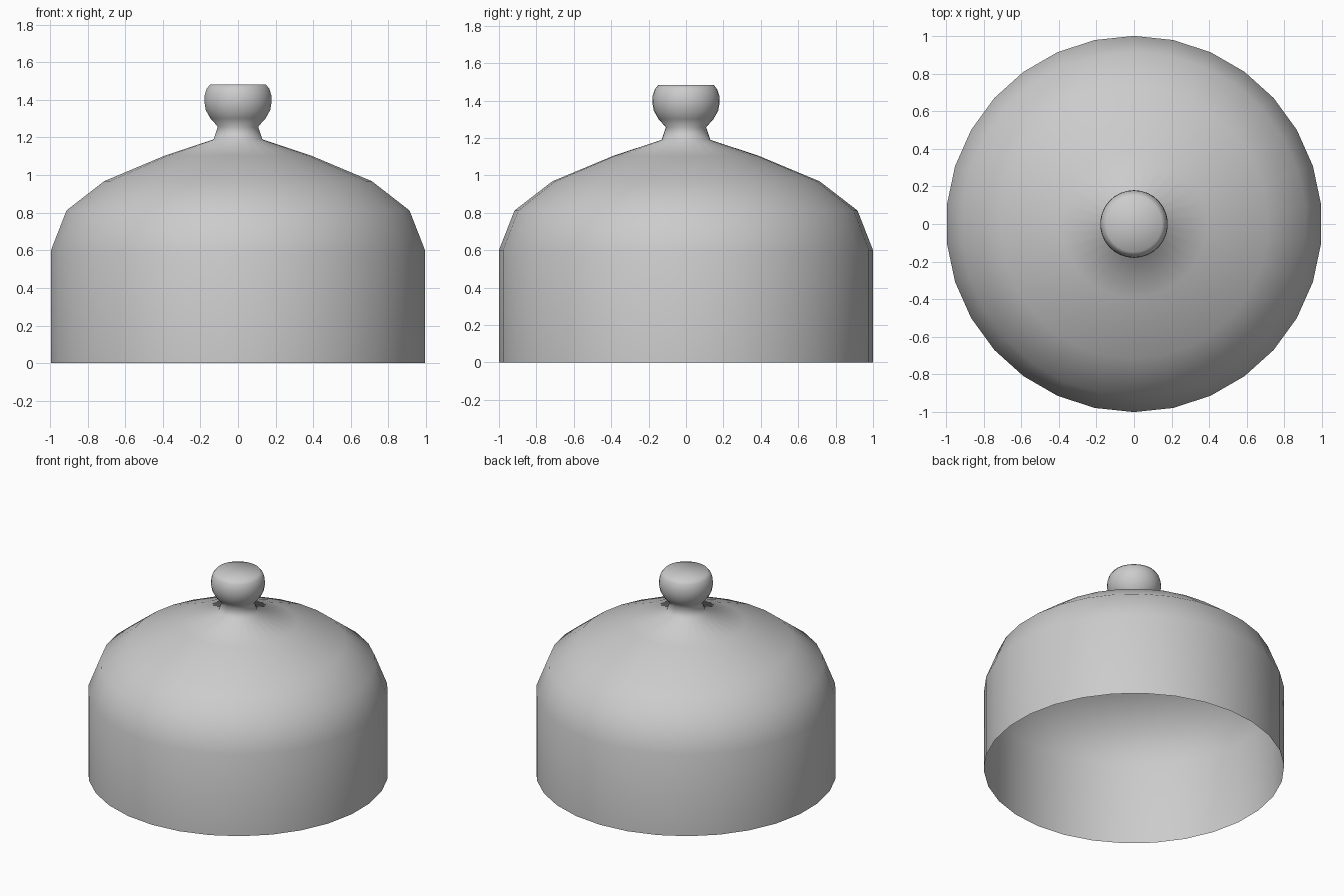
import bpy, bmesh, math

if "Cube" in bpy.data.objects:
    bpy.data.objects.remove(bpy.data.objects["Cube"])

SIDES = 30

# Profile (radius, height): open rim, straight wall, dome, neck, round knob
PROFILE = [
    (1.00, 0.00), (1.00, 0.60), (0.917, 0.812), (0.715, 0.968),
    (0.39, 1.104), (0.13, 1.19), (0.108, 1.258), (0.147, 1.301),
    (0.172, 1.345), (0.18, 1.39), (0.178, 1.425), (0.168, 1.458),
    (0.149, 1.483),
]


def lathe(name, profile, sides):
    """Revolve a profile around z, open at the bottom and closed on top."""
    bm = bmesh.new()
    rings = []
    for r, z in profile:
        ring = []
        for i in range(sides):
            a = math.pi / 2 + 2 * math.pi * i / sides
            ring.append(bm.verts.new((r * math.cos(a), r * math.sin(a), z)))
        rings.append(ring)
    for low, high in zip(rings, rings[1:]):
        for i in range(sides):
            j = (i + 1) % sides
            bm.faces.new((low[i], low[j], high[j], high[i]))
    tip = bm.verts.new((0, 0, profile[-1][1]))
    for i in range(sides):
        bm.faces.new((rings[-1][i], rings[-1][(i + 1) % sides], tip))
    for f in bm.faces:
        f.smooth = True
    mesh = bpy.data.meshes.new(name)
    bm.to_mesh(mesh)
    bm.free()
    obj = bpy.data.objects.new(name, mesh)
    bpy.context.collection.objects.link(obj)
    return obj


# Thin domed cover flowing into its knob handle
lathe("domed_cover_with_knob", PROFILE, SIDES)
